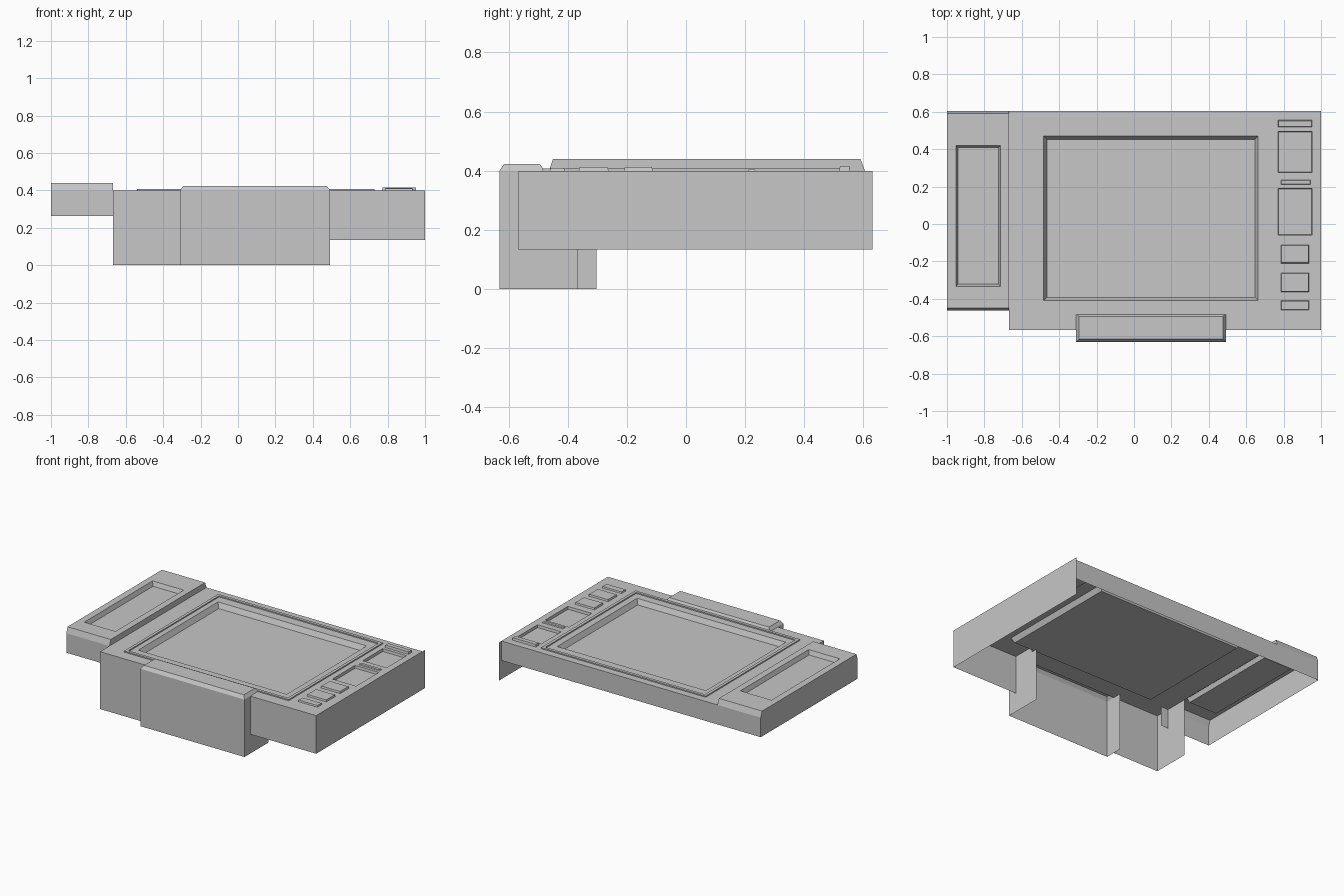
import bpy, bmesh

if "Cube" in bpy.data.objects:
    bpy.data.objects.remove(bpy.data.objects["Cube"])

grey = bpy.data.materials.new("warm_grey")
grey.diffuse_color = (0.57, 0.57, 0.57, 1)
grey.use_nodes = True
grey.node_tree.nodes["Principled BSDF"].inputs["Base Color"].default_value = grey.diffuse_color


def finish(name, bm):
    bmesh.ops.remove_doubles(bm, verts=bm.verts, dist=0.0005)
    me = bpy.data.meshes.new(name)
    bm.to_mesh(me)
    bm.free()
    me.materials.append(grey)
    ob = bpy.data.objects.new(name, me)
    bpy.context.collection.objects.link(ob)
    return ob


def rect(r, z):
    x0, x1, y0, y1 = r
    return [(x0, y0, z), (x1, y0, z), (x1, y1, z), (x0, y1, z)]


def quad(bm, pts):
    bm.faces.new([bm.verts.new(p) for p in pts])


def band(bm, a, b):
    """Four faces joining rectangle loop a to loop b."""
    for i in range(4):
        j = (i + 1) % 4
        quad(bm, [a[i], a[j], b[j], b[i]])


def sheet(bm, r, z, holes):
    """Flat sheet split on the hole edges, leaving the holes open."""
    xs = sorted({r[0], r[1], *[v for h in holes for v in h[:2]]})
    ys = sorted({r[2], r[3], *[v for h in holes for v in h[2:]]})
    for x0, x1 in zip(xs, xs[1:]):
        for y0, y1 in zip(ys, ys[1:]):
            cx, cy = (x0 + x1) / 2, (y0 + y1) / 2
            if not any(h[0] < cx < h[1] and h[2] < cy < h[3] for h in holes):
                quad(bm, rect((x0, x1, y0, y1), z))


def inset(r, d):
    return (r[0] + d, r[1] - d, r[2] + d, r[3] - d)


def basin(name, r, top, depth, slope):
    """Sunken roof area: sloping sides and a floor."""
    bm = bmesh.new()
    low = rect(inset(r, slope), top - depth)
    band(bm, low, rect(r, top))
    quad(bm, low)
    finish(name, bm)


def raised(name, r, base, top, slope):
    """Low box with sloping sides and no bottom."""
    bm = bmesh.new()
    up = rect(inset(r, slope), top)
    band(bm, rect(r, base), up)
    quad(bm, up)
    finish(name, bm)


def wall(name, x0, y0, x1, y1, z0, z1):
    bm = bmesh.new()
    quad(bm, [(x0, y0, z0), (x1, y1, z0), (x1, y1, z1), (x0, y0, z1)])
    finish(name, bm)


ROOF, BACK, FRONT = 0.40, 0.605, -0.567
JOIN = -0.667                      # where the side wing meets the main block

# main roof with its openings
court = (-0.483, 0.664, -0.41, 0.47)
wells = [(0.77, 0.953, 0.275, 0.495), (0.77, 0.953, -0.06, 0.19)]
bm = bmesh.new()
sheet(bm, (JOIN, 1, FRONT, BACK), ROOF, [court] + wells)
finish("main_roof", bm)

# thin raised kerb round the big sunken area
kerb = (-0.54, 0.73, -0.485, 0.555)
inner = inset(kerb, 0.02)
bm = bmesh.new()
sheet(bm, kerb, ROOF + 0.008, [inner])
for r in (kerb, inner):
    band(bm, rect(r, ROOF), rect(r, ROOF + 0.008))
finish("roof_kerb", bm)
basin("main_basin", court, ROOF, 0.035, 0.018)
for i, w in enumerate(wells):
    basin(f"roof_well_{i}", w, ROOF, 0.018, 0.003)

# small rooftop units along the right side
units = [(0.77, 0.953, 0.518, 0.555, 0.016), (0.785, 0.945, 0.21, 0.235, 0.006),
         (0.785, 0.935, -0.21, -0.112, 0.012), (0.785, 0.935, -0.363, -0.262, 0.012),
         (0.785, 0.935, -0.46, -0.41, 0.010)]
for i, (x0, x1, y0, y1, h) in enumerate(units):
    raised(f"roof_unit_{i}", (x0, x1, y0, y1), ROOF, ROOF + h, 0.003)

# side wing roof: raised, with sloping front and back edges
WT, WF, WZ = 0.44, -0.463, 0.264
tray = (-0.953, -0.713, -0.333, 0.42)
yf, yb = WF + 0.013, BACK - 0.015
bm = bmesh.new()
sheet(bm, (-1, JOIN, yf, yb), WT, [tray])
quad(bm, [(-1, WF, ROOF), (JOIN, WF, ROOF), (JOIN, yf, WT), (-1, yf, WT)])
quad(bm, [(-1, BACK, ROOF), (JOIN, BACK, ROOF), (JOIN, yb, WT), (-1, yb, WT)])
for x in (-1, JOIN):
    quad(bm, [(x, WF, ROOF), (x, BACK, ROOF), (x, yb, WT), (x, yf, WT)])
finish("wing_roof", bm)
basin("wing_basin", tray, WT, 0.03, 0.012)

# outer walls
wall("wing_left_wall", -1, WF, -1, BACK, WZ, ROOF)
wall("wing_front_wall", -1, WF, -0.61, WF, WZ, ROOF)
wall("back_wall", -1, BACK, 1, BACK, WZ, ROOF)
wall("right_wall", 1, FRONT, 1, 0.631, 0.134, ROOF)
wall("front_right_wall", 0.49, FRONT, 1, FRONT, 0.134, ROOF)
wall("front_left_wall", JOIN, FRONT, -0.31, FRONT, 0, ROOF)
wall("left_return_wall", JOIN, FRONT, JOIN, -0.302, 0, ROOF)

# projecting front block with its bevelled cap
wall("block_front_wall", -0.31, -0.631, 0.492, -0.631, 0, ROOF)
wall("block_left_wall", -0.31, -0.631, -0.31, -0.505, 0, ROOF)
# this side wall stops under the sunken basin floor
wall("block_right_wall", 0.492, -0.631, 0.492, -0.41, 0, ROOF)
wall("block_right_wall_inner", 0.492, -0.41, 0.492, -0.367, 0, ROOF - 0.036)
raised("block_cap", (-0.31, 0.492, -0.631, -0.478), ROOF, 0.423, 0.016)
